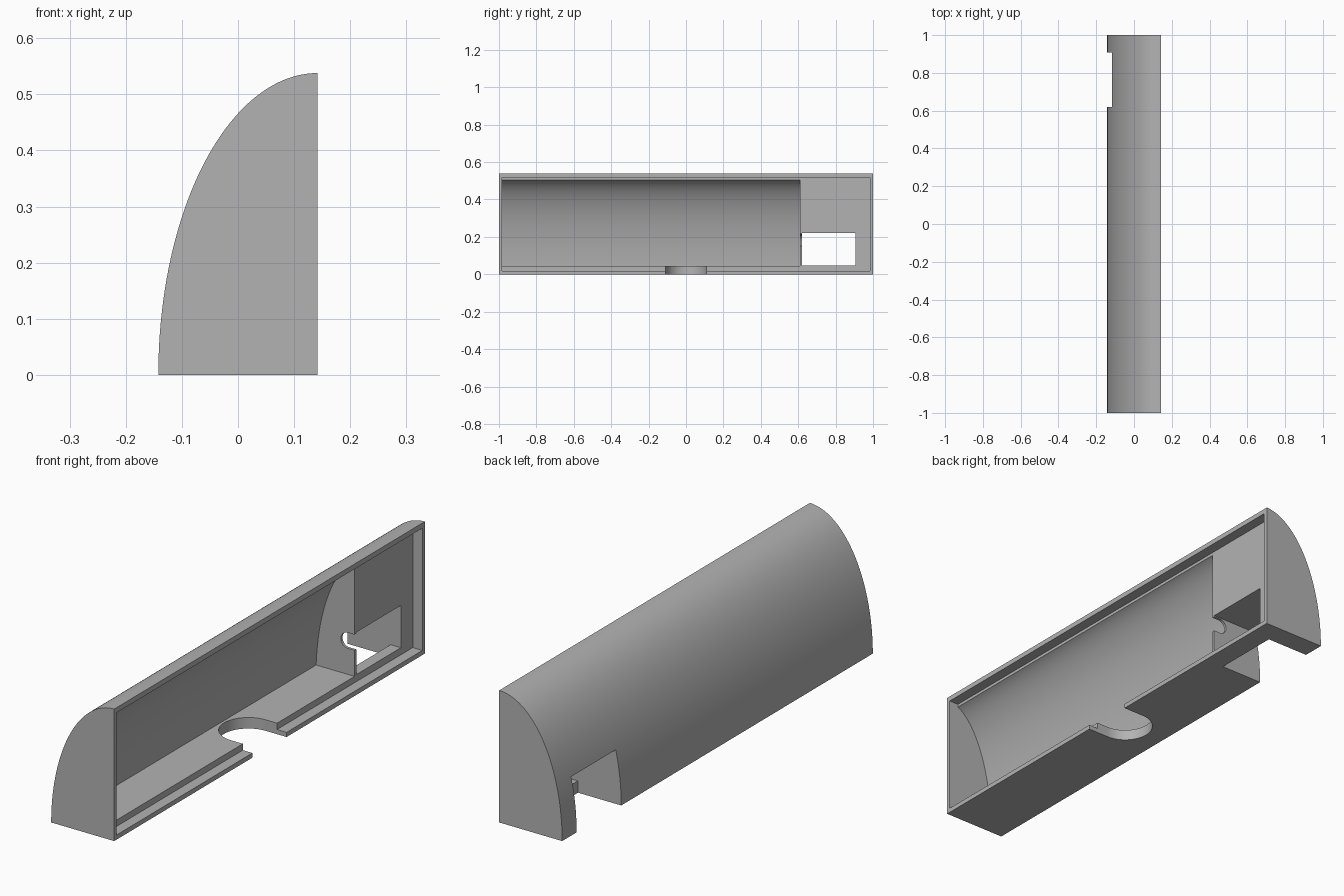
import bpy, bmesh, math
from mathutils import Vector

if "Cube" in bpy.data.objects:
    bpy.data.objects.remove(bpy.data.objects["Cube"])

CX = 0.142           # open side of the housing, also the centre of the curve
SHOULDER = 0.099     # depth of the cover rebate

grey = bpy.data.materials.new("plain grey")
grey.diffuse_color = (0.45, 0.45, 0.45, 1)
grey.use_nodes = True
grey.node_tree.nodes["Principled BSDF"].inputs["Base Color"].default_value = grey.diffuse_color


def prism(name, points, offset):
    """Extrude a flat 3D outline along an offset."""
    bm = bmesh.new()
    face = bm.faces.new([bm.verts.new(p) for p in points])
    out = bmesh.ops.extrude_face_region(bm, geom=[face])
    moved = [g for g in out["geom"] if isinstance(g, bmesh.types.BMVert)]
    bmesh.ops.translate(bm, verts=moved, vec=Vector(offset))
    bmesh.ops.recalc_face_normals(bm, faces=bm.faces[:])
    mesh = bpy.data.meshes.new(name)
    bm.to_mesh(mesh)
    bm.free()
    mesh.materials.append(grey)
    obj = bpy.data.objects.new(name, mesh)
    bpy.context.collection.objects.link(obj)
    return obj


def along_y(name, profile, y0, y1):
    return prism(name, [(x, y0, z) for x, z in profile], (0, y1 - y0, 0))


def quarter(a, b, z0, n):
    """Quarter ellipse from height z0 up to the crown at the open side."""
    t0 = math.asin(z0 / b)
    ts = [t0 + (math.pi / 2 - t0) * i / n for i in range(n + 1)]
    return [(CX - a * math.cos(t), b * math.sin(t)) for t in ts]


def cut(target, cutter):
    cutter.hide_render = True
    mod = target.modifiers.new("cut", "BOOLEAN")
    mod.operation = "DIFFERENCE"
    mod.solver = "EXACT"
    mod.object = cutter
    bpy.context.view_layer.objects.active = target
    bpy.ops.object.modifier_apply(modifier=mod.name)
    bpy.data.objects.remove(cutter)


# Solid body with a curved back
housing = along_y("housing", quarter(0.284, 0.538, 0, 48) + [(CX, 0)], -1, 1)

# Long curved cavity
cut(housing, along_y("cavity", quarter(0.217, 0.515, 0.045, 40) + [(0.2, 0.515), (0.2, 0.045)],
                     -0.984, 0.609))

# Rebate for the cover plate
cut(housing, along_y("cover_rebate", [(SHOULDER, 0.019), (0.2, 0.019), (0.2, 0.517), (SHOULDER, 0.517)],
                     -0.984, 0.984))

# Socket pocket, open at the back and below, with a window through to the front
cut(housing, along_y("socket_pocket", [(-0.3, -0.1), (0.053, -0.1), (0.053, 0.048), (0.2, 0.048),
                                       (0.2, 0.22), (-0.3, 0.22)], 0.62, 0.907))

# Round-ended wire slot in the thin partition
arc = [math.pi / 2 + math.pi * i / 16 for i in range(17)]
cut(housing, along_y("wire_slot", [(0.2, 0.215)]
                     + [(0.069 + 0.032 * math.cos(t), 0.183 + 0.032 * math.sin(t)) for t in arc]
                     + [(0.2, 0.151)], 0.59, 0.64))

# Round-ended slot through the floor
arc = [math.pi / 2 + math.pi * i / 32 for i in range(33)]
cut(housing, prism("floor_slot", [(0.2, 0.11, -0.1)]
                   + [(0.047 + 0.11 * math.cos(t), 0.11 * math.sin(t), -0.1) for t in arc]
                   + [(0.2, -0.11, -0.1)], (0, 0, 0.16)))

# Smooth curves with crisp edges
bpy.ops.object.select_all(action="DESELECT")
housing.select_set(True)
bpy.context.view_layer.objects.active = housing
bpy.ops.object.shade_smooth_by_angle(angle=math.radians(25))
